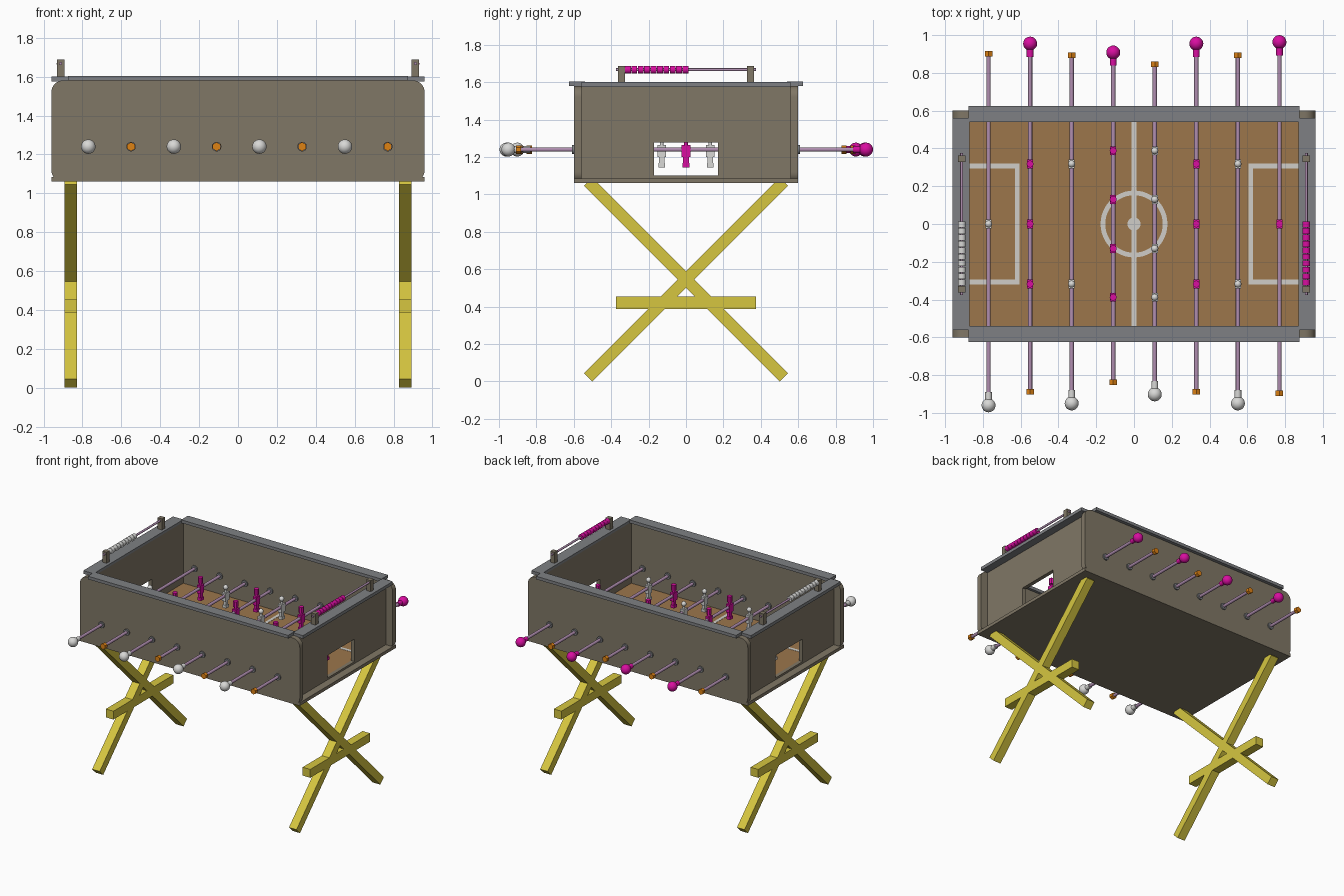
import bpy, bmesh, math
from mathutils import Matrix, Vector

if "Cube" in bpy.data.objects:
    bpy.data.objects.remove(bpy.data.objects["Cube"])


def material(name, rgb):
    m = bpy.data.materials.new(name)
    lin = [((c / 255 + 0.055) / 1.055) ** 2.4 for c in rgb]
    m.diffuse_color = (*lin, 1)
    m.use_nodes = True
    m.node_tree.nodes["Principled BSDF"].inputs["Base Color"].default_value = m.diffuse_color
    return m


BROWN = material("cabinet_brown", (128, 119, 102))
GREY = material("rail_grey", (126, 128, 131))
YELLOW = material("leg_yellow", (214, 198, 64))
FIELD = material("field_tan", (156, 118, 75))
LINE = material("line_pale", (208, 206, 200))
MAUVE = material("rod_mauve", (176, 142, 176))
PINK = material("team_magenta", (216, 14, 160))
WHITE = material("team_white", (216, 216, 214))
ORANGE = material("cap_orange", (222, 130, 20))


class Part:
    """Collects primitives into one named, single-colour object."""

    def __init__(self, name, mat):
        self.name, self.mat, self.bm = name, mat, bmesh.new()

    def box(self, x0, x1, y0, y1, z0, z1, rot=0):
        c = Vector(((x0 + x1) / 2, (y0 + y1) / 2, (z0 + z1) / 2))
        m = (Matrix.Translation(c) @ Matrix.Rotation(rot, 4, 'X')
             @ Matrix.Diagonal((x1 - x0, y1 - y0, z1 - z0, 1)))
        bmesh.ops.create_cube(self.bm, size=1, matrix=m)

    def cyl_y(self, x, z, y0, y1, r, n=16):
        m = Matrix.Translation((x, (y0 + y1) / 2, z)) @ Matrix.Rotation(math.pi / 2, 4, 'X')
        bmesh.ops.create_cone(self.bm, cap_ends=True, segments=n, radius1=r, radius2=r,
                              depth=abs(y1 - y0), matrix=m)

    def cyl_z(self, x, y, z0, z1, r, n=16, r2=None):
        bmesh.ops.create_cone(self.bm, cap_ends=True, segments=n, radius1=r,
                              radius2=r if r2 is None else r2, depth=z1 - z0,
                              matrix=Matrix.Translation((x, y, (z0 + z1) / 2)))

    def ball(self, x, y, z, r, u=20, v=14):
        bmesh.ops.create_uvsphere(self.bm, u_segments=u, v_segments=v, radius=r,
                                  matrix=Matrix.Translation((x, y, z)))

    def ring(self, r0, r1, z, n=48):
        pts = [(math.cos(2 * math.pi * i / n), math.sin(2 * math.pi * i / n)) for i in range(n)]
        a = [self.bm.verts.new((r0 * c, r0 * s, z)) for c, s in pts]
        b = [self.bm.verts.new((r1 * c, r1 * s, z)) for c, s in pts]
        for i in range(n):
            j = (i + 1) % n
            self.bm.faces.new((a[i], b[i], b[j], a[j]))

    def rounded_panel(self, hx, z0, z1, r, y0, y1, n=8):
        """Rounded rectangle in the xz plane, extruded along y."""
        pts = []
        for k, (cx, cz) in enumerate(((hx - r, z1 - r), (r - hx, z1 - r),
                                      (r - hx, z0 + r), (hx - r, z0 + r))):
            for i in range(n + 1):
                a = math.pi / 2 * (k + i / n)
                pts.append((cx + r * math.cos(a), cz + r * math.sin(a)))
        f = self.bm.faces.new([self.bm.verts.new((x, y0, z)) for x, z in pts])
        g = bmesh.ops.extrude_face_region(self.bm, geom=[f])
        bmesh.ops.translate(self.bm, vec=(0, y1 - y0, 0),
                            verts=[v for v in g['geom'] if isinstance(v, bmesh.types.BMVert)])
        bmesh.ops.recalc_face_normals(self.bm, faces=self.bm.faces[:])

    def done(self, smooth=True):
        me = bpy.data.meshes.new(self.name)
        self.bm.to_mesh(me)
        self.bm.free()
        me.materials.append(self.mat)
        ob = bpy.data.objects.new(self.name, me)
        bpy.context.collection.objects.link(ob)
        if smooth:
            bpy.ops.object.select_all(action='DESELECT')
            ob.select_set(True)
            bpy.context.view_layer.objects.active = ob
            bpy.ops.object.shade_smooth_by_angle(angle=math.radians(30))


# Cabinet: base, rounded long panels, end panels with goal openings
p = Part("cabinet_base", BROWN)
p.box(-0.96, 0.96, -0.6, 0.6, 1.06, 1.085)
p.done(False)
for side, s in (("front", -1), ("back", 1)):
    p = Part(side + "_panel", BROWN)
    p.rounded_panel(0.96, 1.06, 1.58, 0.06, s * 0.56, s * 0.6)
    p.done()
    p = Part(side + "_rail", GREY)
    y = sorted((s * 0.54, s * 0.625))
    p.box(-0.875, 0.875, *y, 1.58, 1.604)
    p.done(False)
for side, s in (("left", -1), ("right", 1)):
    x = sorted((s * 0.87, s * 0.9))
    p = Part(side + "_end_panel", BROWN)
    p.box(*x, -0.56, -0.17, 1.085, 1.58)
    p.box(*x, 0.17, 0.56, 1.085, 1.58)
    p.box(*x, -0.17, 0.17, 1.278, 1.58)
    p.box(*x, -0.17, 0.17, 1.085, 1.1)
    p.done(False)
    p = Part(side + "_end_rail", GREY)
    p.box(*sorted((s * 0.87, s * 0.96)), -0.56, 0.56, 1.575, 1.6)
    p.done(False)

    # Score counter on the end rail
    xc = s * 0.912
    p = Part(side + "_score_posts", BROWN)
    for y in (-0.345, 0.345):
        p.box(xc - 0.019, xc + 0.019, y - 0.018, y + 0.018, 1.6, 1.687)
    p.done(False)
    p = Part(side + "_score_rod", MAUVE)
    p.cyl_y(xc, 1.667, -0.375, 0.375, 0.008)
    p.done()
    p = Part(side + "_score_beads", PINK if s > 0 else WHITE)
    for i in range(10):
        y = -0.326 + 0.0342 * i
        p.cyl_y(xc, 1.667, y, y + 0.031, 0.021)
    p.done()

    # Crossed legs with a brace
    x0, x1 = s * 0.86 - 0.033, s * 0.86 + 0.033
    p = Part(side + "_crossed_legs", YELLOW)
    for d in (-1, 1):
        p.box(x0, x1, -0.74, 0.74, 0.545 - 0.031, 0.545 + 0.031 + 0.0, d * math.pi / 4)
    p.box(x0, x1, -0.374, 0.374, 0.388, 0.454)
    p.done(False)

# Playing field and its markings
p = Part("playing_field", FIELD)
p.box(-0.87, 0.87, -0.56, 0.56, 1.085, 1.097)
p.done(False)
p = Part("field_markings", LINE)
zl = 1.0985
p.box(-0.012, 0.012, -0.56, 0.56, 1.097, zl)
p.ring(0.152, 0.177, zl)
p.cyl_z(0, 0, 1.097, zl + 0.0005, 0.035, 32)
for s in (-1, 1):
    p.box(*sorted((s * 0.605, s * 0.63)), -0.32, 0.32, 1.097, zl)
    for t in (-1, 1):
        p.box(*sorted((s * 0.63, s * 0.87)), *sorted((t * 0.295, t * 0.32)), 1.097, zl)
p.done(False)


def add_player(p, x, y, pink):
    p.box(x - 0.016, x + 0.016, y - 0.023, y + 0.023, 1.2, 1.265)
    p.box(x - 0.011, x + 0.011, y - 0.015, y + 0.015, 1.165, 1.2)
    p.box(x - 0.016, x + 0.016, y - 0.018, y + 0.018, 1.144, 1.167)
    p.cyl_z(x, y, 1.265, 1.285, 0.01)
    if pink:
        p.cyl_z(x, y, 1.28, 1.325, 0.019, 8)
    else:
        p.ball(x, y, 1.302, 0.019, 12, 8)


# Rods: x, ball centre y, cap y, player positions
ROWS = [
    (-0.77, -0.96, 0.902, (0,)),
    (-0.55, 0.955, -0.888, (-0.318, 0, 0.318)),
    (-0.33, -0.95, 0.893, (-0.318, 0.318)),
    (-0.11, 0.908, -0.838, (-0.388, -0.13, 0.13, 0.388)),
    (0.11, -0.902, 0.845, (-0.388, -0.13, 0.13, 0.388)),
    (0.33, 0.955, -0.888, (-0.318, 0, 0.318)),
    (0.55, -0.95, 0.893, (-0.318, 0.318)),
    (0.77, 0.963, -0.896, (0,)),
]
Z = 1.24
for i, (x, yb, yc, players) in enumerate(ROWS, 1):
    s = 1 if yb > 0 else -1
    team = PINK if s > 0 else WHITE
    p = Part(f"rod_{i}", MAUVE)
    p.cyl_y(x, Z, yb, yc, 0.0115)
    p.done()
    p = Part(f"rod_handle_{i}", team)
    p.ball(x, yb, Z, 0.037)
    p.cyl_y(x, Z, yb, yb - s * 0.07, 0.018)
    p.done()
    p = Part(f"rod_cap_{i}", ORANGE)
    p.cyl_y(x, Z, yc - 0.014, yc + 0.014, 0.023, 6)
    p.done(False)
    p = Part(f"rod_collars_{i}", GREY)
    for t in (-1, 1):
        p.cyl_y(x, Z, t * 0.55, t * 0.61, 0.025)
    p.done()
    p = Part(f"players_{i}", team)
    for y in players:
        add_player(p, x, y, s > 0)
    p.done()
